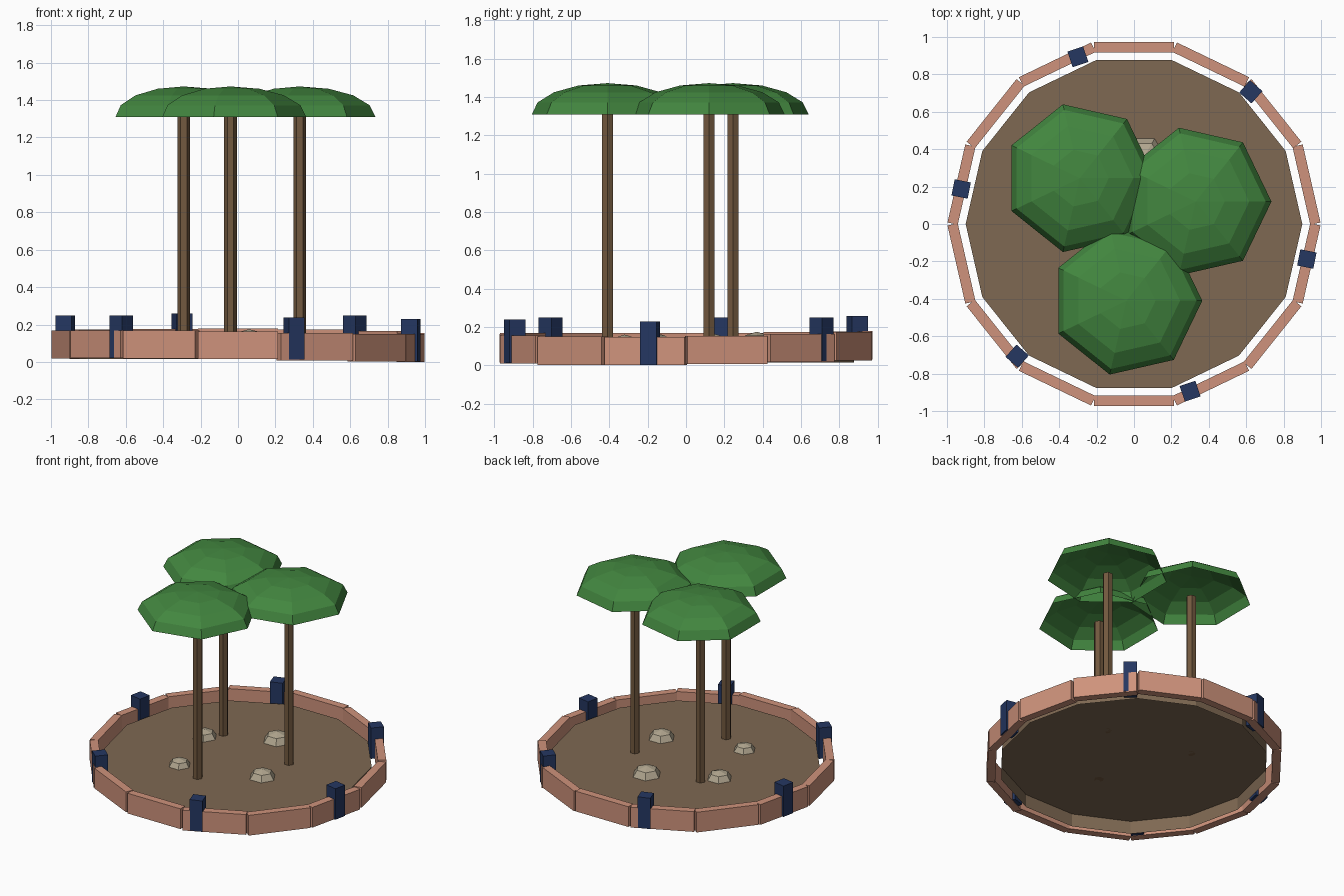
import bpy, bmesh, math
from mathutils import Matrix

if "Cube" in bpy.data.objects:
    bpy.data.objects.remove(bpy.data.objects["Cube"])


def material(name, rgb):
    m = bpy.data.materials.new(name)
    m.diffuse_color = (*rgb, 1)
    m.use_nodes = True
    m.node_tree.nodes["Principled BSDF"].inputs["Base Color"].default_value = m.diffuse_color
    return m


BRICK = material("terracotta", (0.62, 0.29, 0.20))
NAVY = material("navy", (0.018, 0.038, 0.12))
SOIL = material("soil", (0.21, 0.14, 0.085))
BARK = material("bark", (0.17, 0.10, 0.05))
LEAF = material("leaf", (0.055, 0.24, 0.05))
STONE = material("stone", (0.45, 0.39, 0.28))


def finish(name, bm, mat):
    bmesh.ops.recalc_face_normals(bm, faces=bm.faces)
    me = bpy.data.meshes.new(name)
    bm.to_mesh(me)
    bm.free()
    me.materials.append(mat)
    ob = bpy.data.objects.new(name, me)
    bpy.context.collection.objects.link(ob)
    return ob


def rim_box(name, angle, radius, size, z, mat):
    """Box standing on z, turned to face outward at an angle on the rim."""
    bm = bmesh.new()
    bmesh.ops.create_cube(bm, size=1, matrix=Matrix.Rotation(angle, 4, 'Z')
                          @ Matrix.Translation((radius, 0, z + size[2] / 2))
                          @ Matrix.Diagonal((*size, 1)))
    return finish(name, bm, mat)


def prism(name, x, y, r, sides, z0, z1, mat, open_bottom=False):
    bm = bmesh.new()
    bmesh.ops.create_cone(bm, cap_ends=True, segments=sides, radius1=r, radius2=r, depth=z1 - z0)
    # first corner on +x
    first = min(bm.verts, key=lambda v: abs(math.atan2(v.co.y, v.co.x)))
    bmesh.ops.rotate(bm, verts=bm.verts, matrix=Matrix.Rotation(
        -math.atan2(first.co.y, first.co.x), 3, 'Z'))
    bmesh.ops.translate(bm, verts=bm.verts, vec=(x, y, (z0 + z1) / 2))
    if open_bottom:
        low = [f for f in bm.faces if all(v.co.z < z0 + 1e-4 for v in f.verts)]
        bmesh.ops.delete(bm, geom=low, context='FACES')
    return finish(name, bm, mat)


def dome(name, x, y, z, r, h, sides, rings, mat):
    """Open half-sphere shell with flat facets."""
    bm = bmesh.new()
    loops = []
    for i in range(rings):
        e = math.pi / 2 * i / rings
        loops.append([bm.verts.new((x + r * math.cos(e) * math.cos(2 * math.pi * k / sides),
                                    y + r * math.cos(e) * math.sin(2 * math.pi * k / sides),
                                    z + h * math.sin(e))) for k in range(sides)])
    top = bm.verts.new((x, y, z + h))
    for k in range(sides):
        n = (k + 1) % sides
        for a, b in zip(loops, loops[1:]):
            bm.faces.new((a[k], a[n], b[n], b[k]))
        bm.faces.new((loops[-1][k], loops[-1][n], top))
    return finish(name, bm, mat)


def ground(a):
    """Gently uneven height of the rim."""
    return max(0, 0.019 - 0.0086 * math.cos(a) + 0.0077 * math.sin(a)
               - 0.006 * math.cos(2 * a) + 0.0026 * math.sin(2 * a))


# Soil bed, open underneath
SOIL_TOP, CROWN = 0.11, 1.31
prism("soil_bed", 0, 0, 0.9, 14, 0.015, SOIL_TOP, SOIL, open_bottom=True)

# Ring wall of separate blocks
for i in range(14):
    a = 2 * math.pi * (i + 0.5) / 14
    z = max(0, ground(a) - 0.002)
    rim_box(f"wall_block_{i + 1}", a, 0.946, (0.056, 0.428, 0.148), z, BRICK)

# Posts around the wall
for i in range(6):
    a = -0.2 + i * math.pi / 3
    rim_box(f"post_{i + 1}", a, 0.943, (0.088, 0.088, 0.226), ground(a), NAVY)

# Trees
for i, (x, y) in enumerate([(-0.29, 0.245), (0.33, 0.12), (-0.04, -0.41)]):
    prism(f"trunk_{i + 1}", x, y, 0.034, 6, SOIL_TOP, CROWN, BARK)
    dome(f"canopy_{i + 1}", x, y, CROWN, 0.405, 0.163, 7, 4, LEAF)

# Stones
for i, (x, y, r) in enumerate([(-0.37, 0.14, 0.087), (0.06, 0.37, 0.10),
                               (-0.25, -0.32, 0.077), (0.31, -0.16, 0.092)]):
    dome(f"stone_{i + 1}", x, y, SOIL_TOP, r, r * 0.65, 6, 2, STONE)
